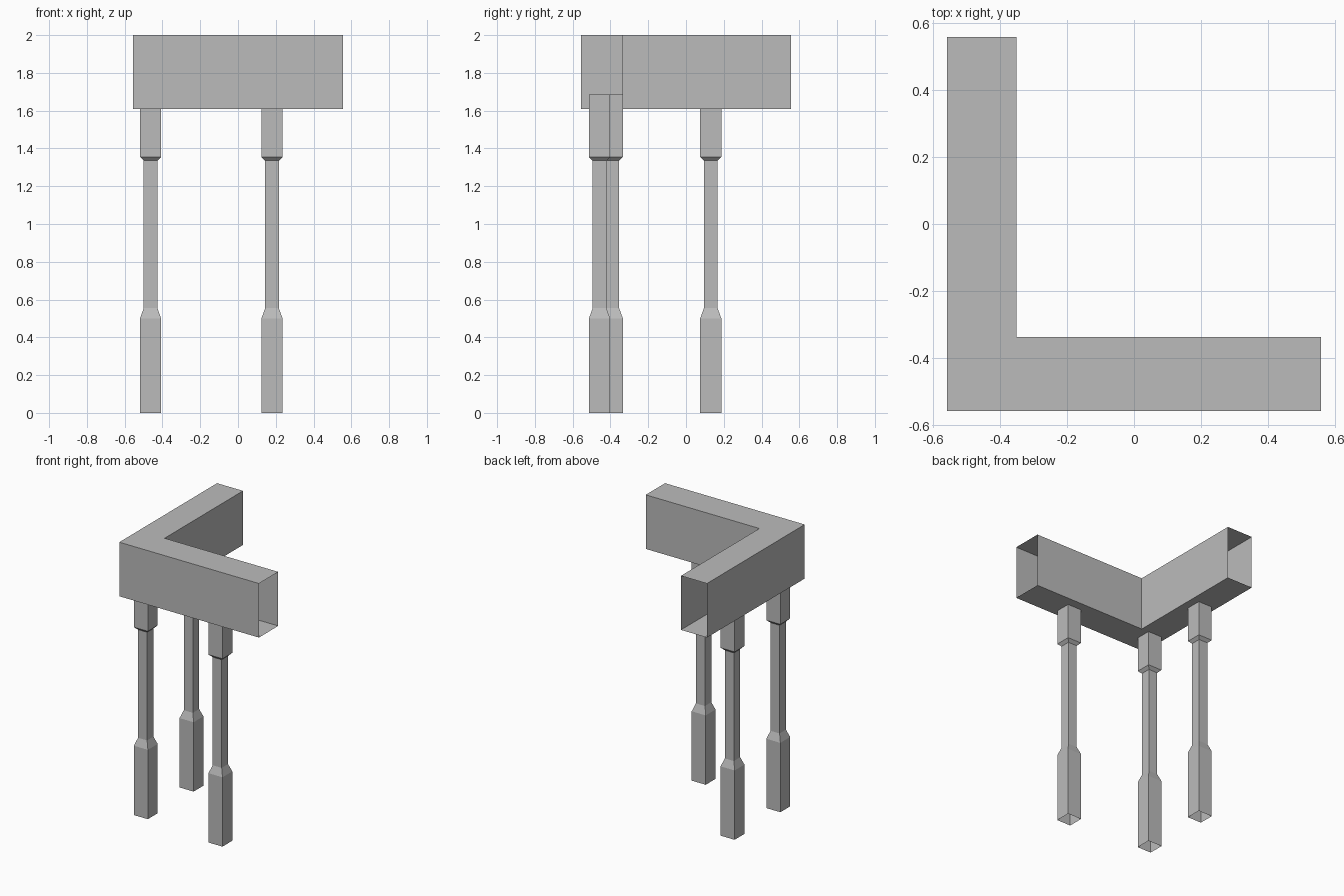
import bpy
import bmesh

cube = bpy.data.objects.get("Cube")
if cube:
    bpy.data.objects.remove(cube, do_unlink=True)

GREY = (0.5, 0.5, 0.5, 1.0)
mat = bpy.data.materials.new("plain grey")
mat.use_nodes = True
mat.diffuse_color = GREY
mat.node_tree.nodes["Principled BSDF"].inputs["Base Color"].default_value = GREY


def add_object(name, bm):
    mesh = bpy.data.meshes.new(name)
    bm.to_mesh(mesh)
    bm.free()
    mesh.materials.append(mat)
    obj = bpy.data.objects.new(name, mesh)
    bpy.context.collection.objects.link(obj)
    return obj


# Hollow corner beam: L outline raised to full height, both ends left open
BOTTOM, TOP, END = 1.61, 2.0, 0.557
outline = [(-END, -END), (END, -END), (END, -0.337),
           (-0.35, -0.337), (-0.35, END), (-END, END)]
bm = bmesh.new()
base = bm.faces.new([bm.verts.new((x, y, BOTTOM)) for x, y in outline])
raised = bmesh.ops.extrude_face_region(bm, geom=[base], use_keep_orig=True)
for v in raised["geom"]:
    if isinstance(v, bmesh.types.BMVert):
        v.co.z = TOP
bmesh.ops.recalc_face_normals(bm, faces=bm.faces)
bm.normal_update()
open_ends = [f for f in bm.faces if max(f.normal.x, f.normal.y) > 0.9
             and max(f.calc_center_median().xy) > END - 0.01]
bmesh.ops.delete(bm, geom=open_ends, context="FACES")
add_object("corner_beam", bm)

# Square hollow legs: (half width, height) steps from foot to top
WIDE, SLIM = 0.056, 0.036
steps = [(WIDE, 0), (WIDE, 0.5), (SLIM, 0.555),
         (SLIM, 1.335), (WIDE, 1.355), (WIDE, 1.685)]


def add_leg(name, x, y):
    bm = bmesh.new()
    rings = [[bm.verts.new((sx * h, sy * h, z))
              for sx, sy in ((-1, -1), (1, -1), (1, 1), (-1, 1))]
             for h, z in steps]
    for low, high in zip(rings, rings[1:]):
        for i in range(4):
            j = (i + 1) % 4
            bm.faces.new((low[i], low[j], high[j], high[i]))
    add_object(name, bm).location = (x, y, 0)


add_leg("corner_leg", -0.463, -0.39)
add_leg("left_leg", 0.18, -0.458)
add_leg("back_leg", -0.463, 0.131)
